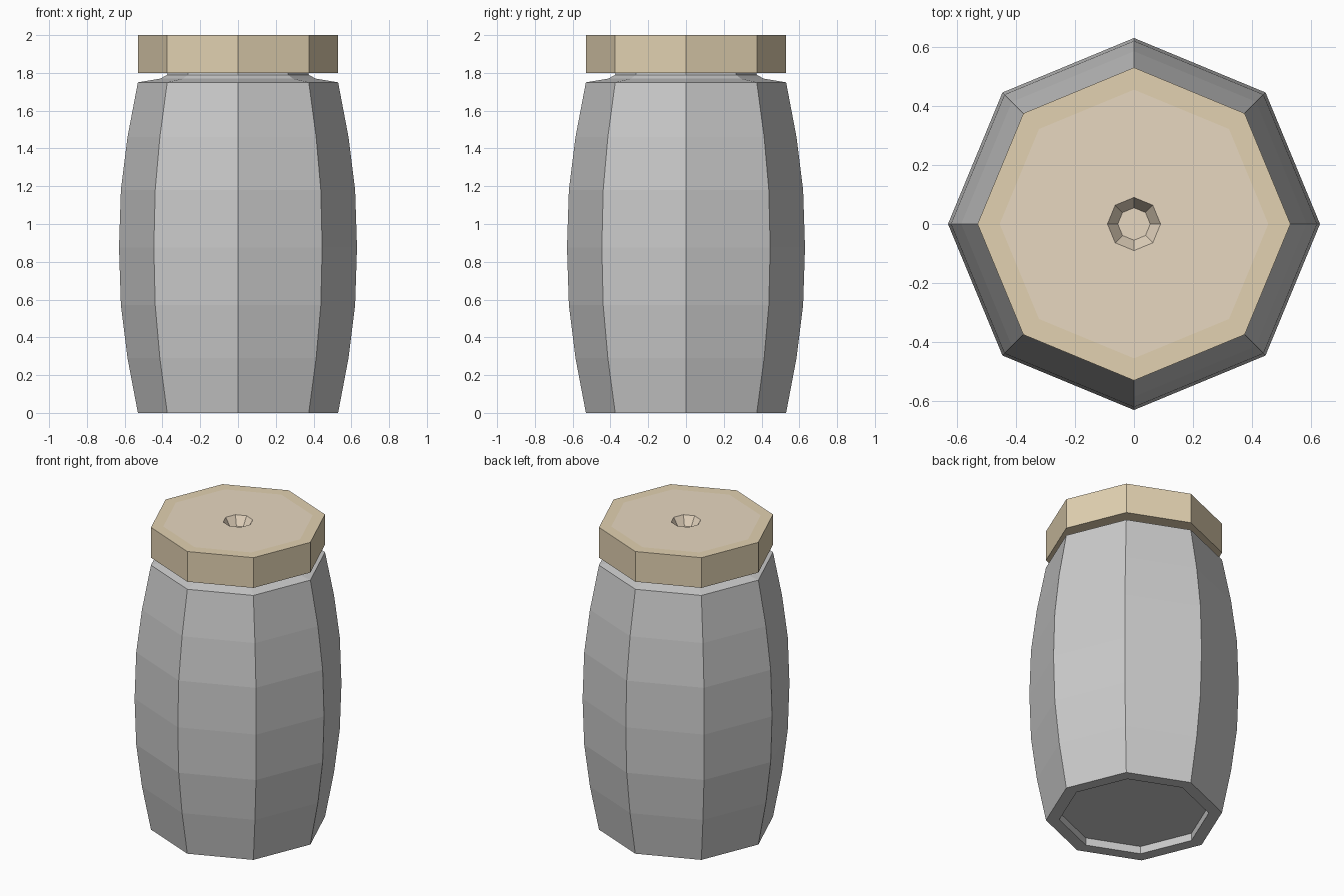
import bpy, bmesh
from math import cos, sin, pi

if "Cube" in bpy.data.objects:
    bpy.data.objects.remove(bpy.data.objects["Cube"])

SIDES = 8


def material(name, rgb):
    m = bpy.data.materials.new(name)
    m.diffuse_color = (*rgb, 1)
    m.use_nodes = True
    m.node_tree.nodes["Principled BSDF"].inputs["Base Color"].default_value = m.diffuse_color
    return m


def lathe(name, profile, mats=(), mat_of_band=None):
    """Spin (radius, z) points into an eight-sided solid capped at both ends."""
    bm = bmesh.new()
    rings = [[bm.verts.new((r * cos(2 * pi * i / SIDES), r * sin(2 * pi * i / SIDES), z))
              for i in range(SIDES)] for r, z in profile]
    mat_of_band = mat_of_band or [0] * len(rings)
    for band, (a, b) in enumerate(zip(rings, rings[1:])):
        for i in range(SIDES):
            j = (i + 1) % SIDES
            bm.faces.new((a[i], a[j], b[j], b[i])).material_index = mat_of_band[band]
    bm.faces.new(rings[0][::-1])
    bm.faces.new(rings[-1]).material_index = mat_of_band[-1]
    mesh = bpy.data.meshes.new(name)
    bm.to_mesh(mesh)
    bm.free()
    for m in mats:
        mesh.materials.append(m)
    obj = bpy.data.objects.new(name, mesh)
    bpy.context.collection.objects.link(obj)
    return obj


# Bulging jar: recessed base, barrel wall, shoulder and short neck
lathe("jar_body", [
    (0.45, 0.05), (0.45, 0.0), (0.53, 0.0), (0.585, 0.29), (0.62, 0.57), (0.63, 0.875),
    (0.62, 1.18), (0.585, 1.46), (0.53, 1.75), (0.41, 1.77), (0.375, 1.79), (0.37, 1.81)])

# Lid: rim, flush lighter inset and a small tapered dimple in the middle
rim = material("lid_rim", (0.76, 0.64, 0.44))
inset = material("lid_inset", (0.80, 0.68, 0.53))
lathe("lid", [(0.53, 1.8), (0.53, 2.0), (0.455, 2.0), (0.09, 2.0), (0.055, 1.94)],
      (rim, inset), [0, 0, 1, 1, 1])
